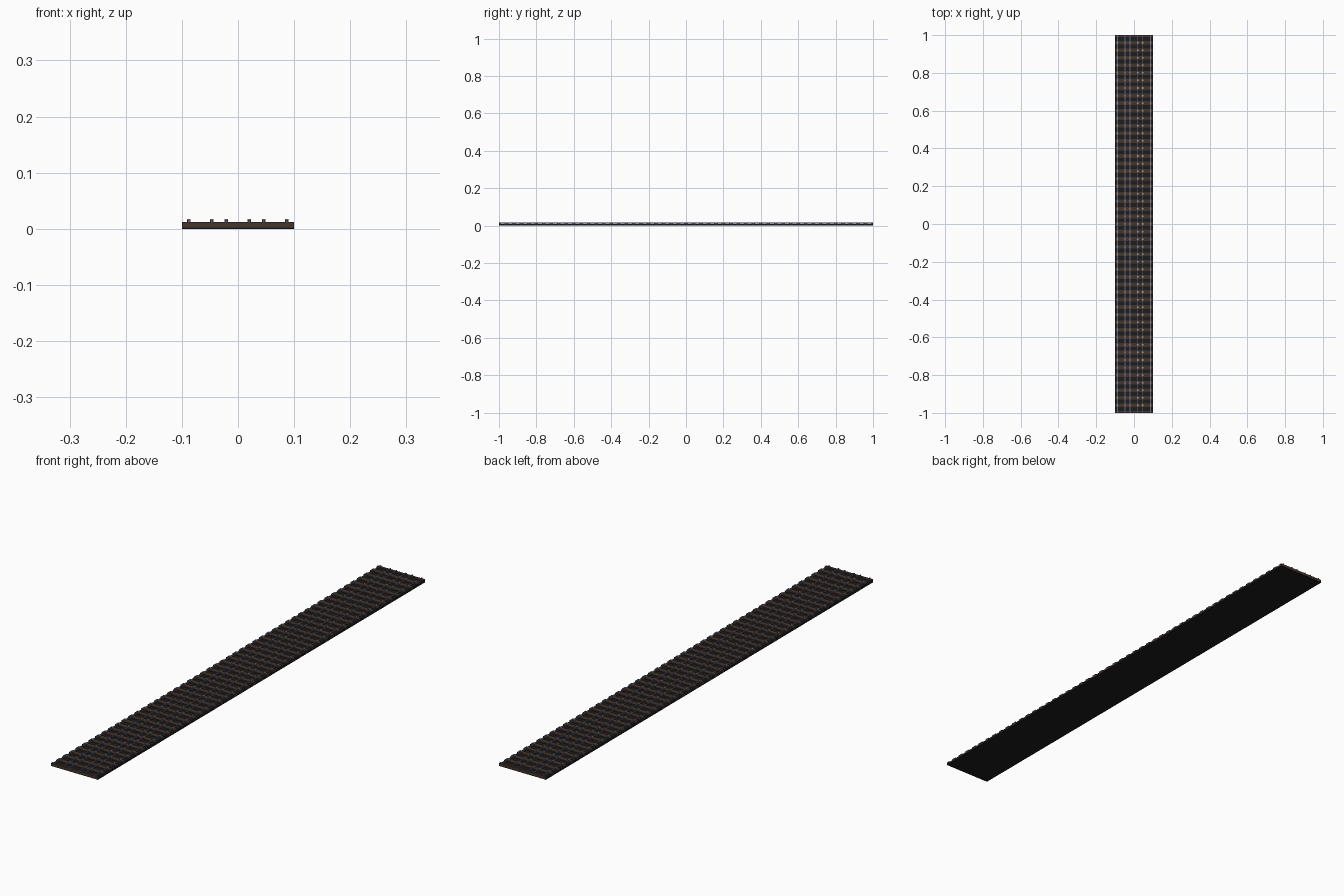
import bpy, bmesh

if "Cube" in bpy.data.objects:
    bpy.data.objects.remove(bpy.data.objects["Cube"])

RAILS = [-0.088, -0.047, -0.021, 0.020, 0.046, 0.087]
COUNT = 50
STEP = 0.04
ROWS = [-0.98 + i * STEP for i in range(COUNT)]


def material(name, color):
    m = bpy.data.materials.new(name)
    m.diffuse_color = (*color, 1)
    m.use_nodes = True
    m.node_tree.nodes["Principled BSDF"].inputs["Base Color"].default_value = m.diffuse_color
    return m


def boxes(name, items, mat):
    """One object made of boxes given as (x0, x1, y0, y1, z0, z1)."""
    bm = bmesh.new()
    for x0, x1, y0, y1, z0, z1 in items:
        vs = bmesh.ops.create_cube(bm, size=1)["verts"]
        for v in vs:
            v.co = (x1 if v.co.x > 0 else x0,
                    y1 if v.co.y > 0 else y0,
                    z1 if v.co.z > 0 else z0)
    me = bpy.data.meshes.new(name)
    bm.to_mesh(me)
    bm.free()
    ob = bpy.data.objects.new(name, me)
    bpy.context.collection.objects.link(ob)
    me.materials.append(mat)
    return ob


black = material("bed_black", (0.012, 0.012, 0.012))
brown = material("sleeper_brown", (0.06, 0.035, 0.025))
steel = material("rail_steel", (0.12, 0.14, 0.25))
grey = material("clip_grey", (0.35, 0.37, 0.37))

# Track bed
boxes("track_bed", [(-0.1, 0.1, -0.999, 0.999, 0, 0.008)], black)

# Full-width sleepers, with both end faces closed by half sleepers
sleepers = [(-0.1, 0.1, y - 0.01, y + 0.01, 0.002, 0.012)
            for y in [-0.96 + i * STEP for i in range(COUNT - 1)]]
sleepers += [(-0.1, 0.1, -1, -0.99, 0.002, 0.012),
             (-0.1, 0.1, 0.99, 1, 0.002, 0.012)]
boxes("sleepers", sleepers, brown)

# Six rails
boxes("rails", [(x - 0.002, x + 0.002, -1, 1, 0.011, 0.0155) for x in RAILS], steel)

# Rail clips over every sleeper
clips = [(x - 0.003, x + 0.003, y - 0.004, y + 0.004, 0.011, 0.017)
         for x in RAILS for y in [-0.96 + i * STEP for i in range(COUNT - 1)]]
boxes("rail_clips", clips, grey)
